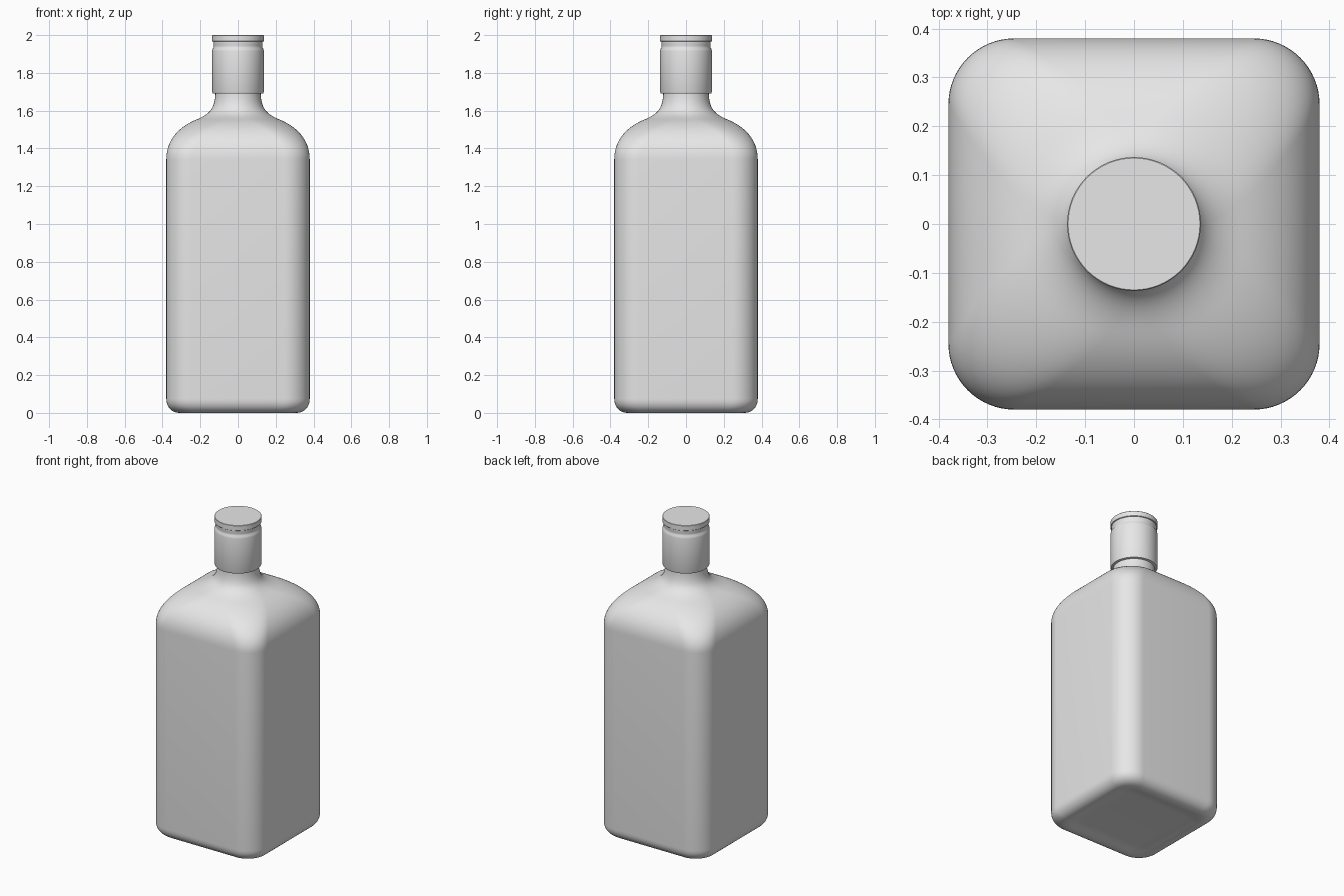
import bpy, bmesh, math
from mathutils import Vector
from mathutils.geometry import interpolate_bezier

cube = bpy.data.objects.get("Cube")
if cube:
    bpy.data.objects.remove(cube, do_unlink=True)

grey = bpy.data.materials.new("light grey")
grey.use_nodes = True
grey.diffuse_color = (0.8, 0.8, 0.8, 1)
grey.node_tree.nodes["Principled BSDF"].inputs["Base Color"].default_value = (0.8, 0.8, 0.8, 1)

ARC = 16  # segments in each rounded corner


def ring(bm, half, radius, z):
    """Rounded square; becomes a circle when radius equals half."""
    inner = half - radius
    verts = []
    for quarter in range(4):
        mid = math.radians(45 + 90 * quarter)
        cx = math.copysign(inner, math.cos(mid))
        cy = math.copysign(inner, math.sin(mid))
        for i in range(ARC + 1):
            a = math.radians(90 * quarter + 90 * i / ARC)
            verts.append(bm.verts.new((cx + radius * math.cos(a), cy + radius * math.sin(a), z)))
    return verts


def loft(name, profile, corner):
    """Skin rings along a (half width, height) profile and cap both ends."""
    bm = bmesh.new()
    rings = [ring(bm, h, corner(h, z), z) for h, z in profile]
    n = len(rings[0])
    for low, high in zip(rings, rings[1:]):
        for i in range(n):
            j = (i + 1) % n
            bm.faces.new((low[i], low[j], high[j], high[i]))
    bm.faces.new(rings[0][::-1])
    bm.faces.new(rings[-1])
    bmesh.ops.remove_doubles(bm, verts=bm.verts, dist=0.00001)
    bmesh.ops.recalc_face_normals(bm, faces=bm.faces)
    mesh = bpy.data.meshes.new(name)
    bm.to_mesh(mesh)
    bm.free()
    mesh.materials.append(grey)
    obj = bpy.data.objects.new(name, mesh)
    bpy.context.collection.objects.link(obj)
    bpy.ops.object.select_all(action='DESELECT')
    obj.select_set(True)
    bpy.context.view_layer.objects.active = obj
    bpy.ops.object.shade_smooth_by_angle(angle=math.radians(35))
    return obj


def curve(points, steps):
    pts = [Vector((x, 0, z)) for x, z in points]
    return [(p.x, p.z) for p in interpolate_bezier(*pts, steps)]


# Bottle body: recessed base, rounded foot, straight walls, shoulder and neck
base = [(0.22, 0.012), (0.26, 0.01), (0.285, 0.003)]
foot = curve([(0.31, 0), (0.35, 0), (0.38, 0.03), (0.38, 0.075)], 10)
shoulder = curve([(0.38, 1.34), (0.38, 1.45), (0.31, 1.515), (0.22, 1.553)], 20)
neck = curve([(0.22, 1.553), (0.15, 1.582), (0.122, 1.61), (0.12, 1.70)], 16)


def body_corner(half, z):
    if z < 1:
        return 0.135 - (0.38 - half) * 0.6
    blend = min(1, (0.38 - half) / 0.24)
    return half * (0.355 + 0.645 * blend)


loft("bottle_body", base + foot + shoulder + neck[1:], body_corner)

# Cap skirt with a softened lower rim and a narrow groove near the top
loft("cap_skirt",
     [(0.128, 1.69), (0.134, 1.692), (0.137, 1.70), (0.137, 1.915), (0.135, 1.926),
      (0.13, 1.934), (0.129, 1.942), (0.131, 1.95), (0.131, 1.967)],
     lambda half, z: half)

# Flat disc on top of the cap
loft("cap_top", [(0.135, 1.966), (0.137, 1.968), (0.137, 1.998), (0.135, 2.0)],
     lambda half, z: half)
